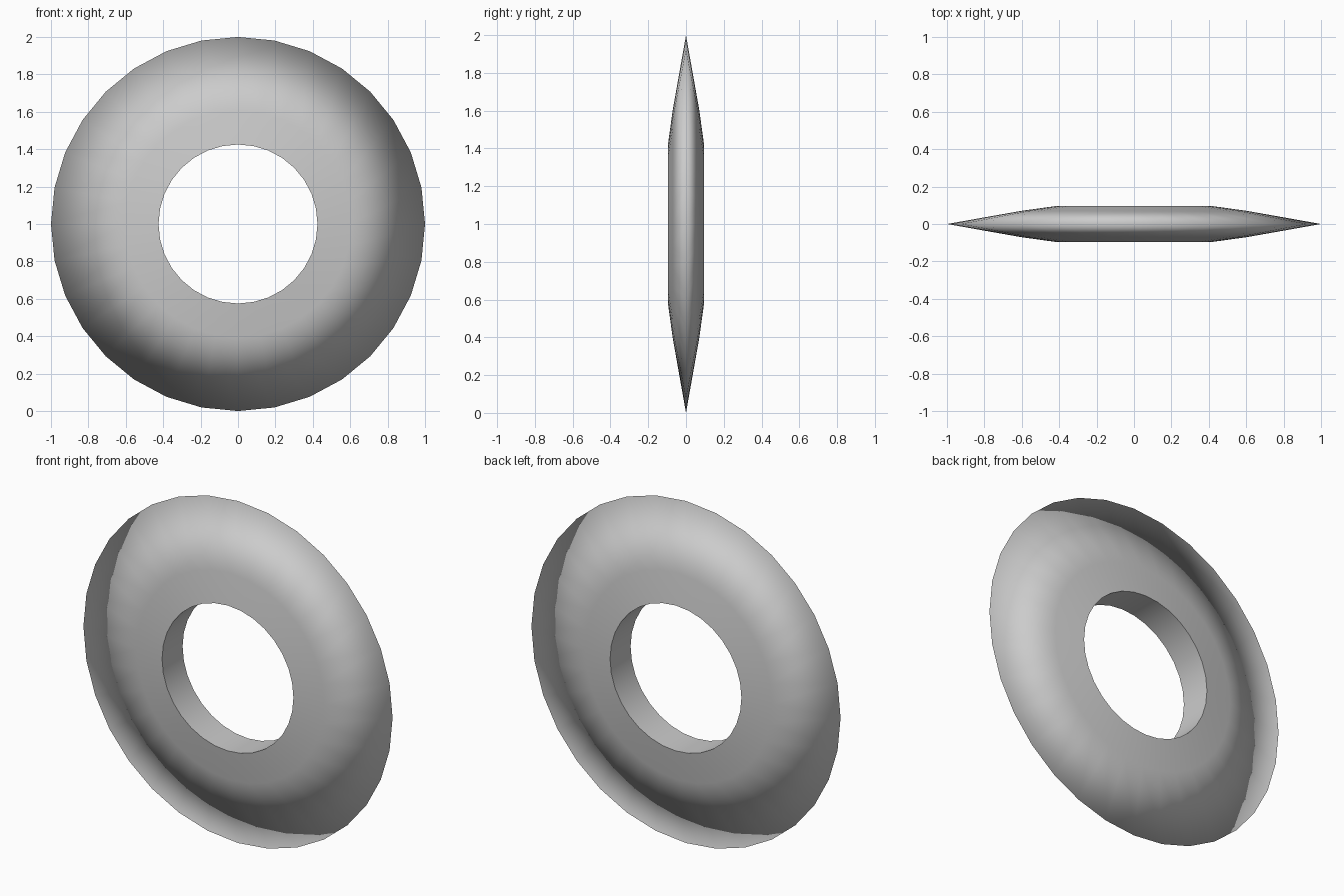
import bpy, bmesh, math

if "Cube" in bpy.data.objects:
    bpy.data.objects.remove(bpy.data.objects["Cube"])

SIDES = 32
# Closed cross-section: (radius, y)
HALF = [(0.425, -0.095), (0.605, -0.07)]
PROFILE = HALF + [(1.0, 0.0)] + [(r, -y) for r, y in reversed(HALF)]

# Ring with a sharp outer rim, revolved about the y axis
bm = bmesh.new()
rings = []
for i in range(SIDES):
    a = 2 * math.pi * i / SIDES
    rings.append([bm.verts.new((r * math.cos(a), y, 1 + r * math.sin(a))) for r, y in PROFILE])
n = len(PROFILE)
for i in range(SIDES):
    p, q = rings[i], rings[(i + 1) % SIDES]
    for j in range(n):
        k = (j + 1) % n
        bm.faces.new((p[j], p[k], q[k], q[j]))
    # Crisp edges around the hole only
    for j in (0, n - 1):
        bm.edges.get((p[j], q[j])).smooth = False
bmesh.ops.recalc_face_normals(bm, faces=bm.faces)
for f in bm.faces:
    f.smooth = True

mesh = bpy.data.meshes.new("ring_blade")
bm.to_mesh(mesh)
bm.free()
bpy.context.collection.objects.link(bpy.data.objects.new("ring_blade", mesh))
